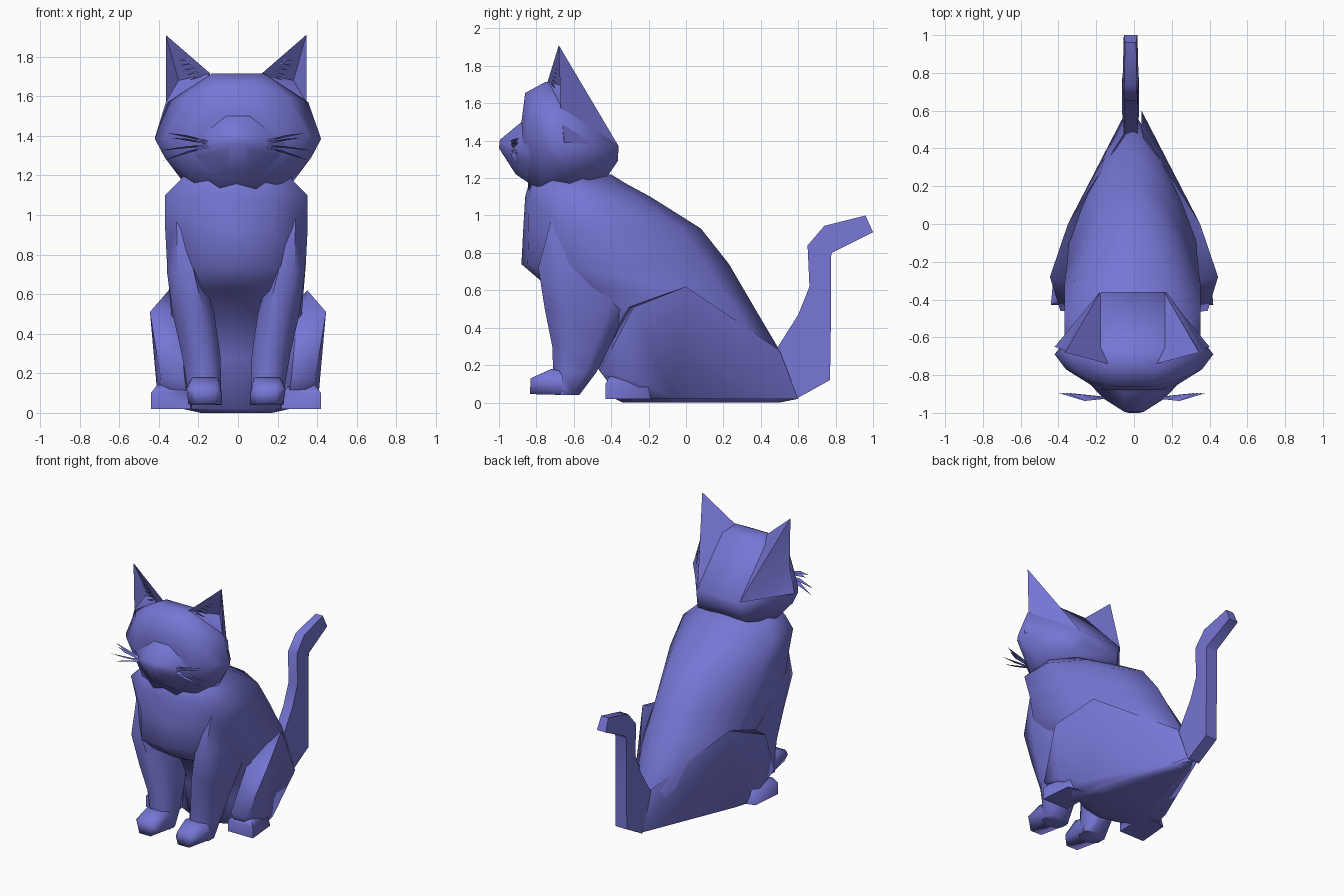
import bpy, bmesh, math
from mathutils import Vector

mat = bpy.data.materials.new("violet blue")
mat.diffuse_color = (0.18, 0.18, 0.66, 1)


def finish(name, bm, angle=65):
    bmesh.ops.recalc_face_normals(bm, faces=bm.faces)
    me = bpy.data.meshes.new(name)
    bm.to_mesh(me)
    bm.free()
    ob = bpy.data.objects.new(name, me)
    bpy.context.collection.objects.link(ob)
    me.materials.append(mat)
    bpy.ops.object.select_all(action='DESELECT')
    ob.select_set(True)
    bpy.context.view_layer.objects.active = ob
    bpy.ops.object.shade_smooth_by_angle(angle=math.radians(angle))
    return ob


def hull(name, pts, angle=65):
    bm = bmesh.new()
    for p in pts:
        bm.verts.new(p)
    bmesh.ops.convex_hull(bm, input=bm.verts)
    loose = [v for v in bm.verts if not v.link_faces]
    bmesh.ops.delete(bm, geom=loose, context='VERTS')
    return finish(name, bm, angle)


def both(pts):
    return [(s * x, y, z) for x, y, z in pts for s in (1, -1)]


def loft(name, rings, angle=65):
    bm = bmesh.new()
    vs = [[bm.verts.new(p) for p in r] for r in rings]
    n = len(vs[0])
    for a, b in zip(vs, vs[1:]):
        for i in range(n):
            j = (i + 1) % n
            bm.faces.new((a[i], a[j], b[j], b[i]))
    bm.faces.new(vs[0])
    bm.faces.new(vs[-1])
    return finish(name, bm, angle)


# Body: level rings, rounded at the chest and tapering to the rump
def body_ring(z, yf, yb, w, front=.23, side=.58, rump=.52):
    L = yb - yf
    half = [(w * .5, yf + .03 * L), (w, yf + front * L), (w, yf + side * L), (w * rump, yf + .89 * L)]
    pts = [(0, yf)] + half + [(0, yb)] + [(-x, y) for x, y in reversed(half)]
    return [(x - .008, y, z) for x, y in pts]


loft("body", [body_ring(*r) for r in (
    (1.22, -.80, -.40, .25), (1.17, -.84, -.32, .29), (1.10, -.86, -.19, .36),
    (.93, -.87, .08, .36), (.74, -.88, .23, .35), (.62, -.74, .30, .34),
    (.50, -.52, .37, .33), (.28, -.43, .50, .30, .2, .48, .45),
    (.02, -.38, .60, .27, .1, .32, .22), (0, -.34, .50, .18, .1, .32, .22))])

# Head
hull("head", both([
    (.13, -.75, 1.715), (.12, -.65, 1.70), (.10, -.86, 1.655), (.25, -.82, 1.60),
    (.355, -.67, 1.57), (.42, -.69, 1.385), (.36, -.77, 1.40), (.37, -.7, 1.29),
    (.17, -.36, 1.37), (.14, -.365, 1.29), (.20, -.42, 1.21), (.28, -.62, 1.17),
    (.22, -.78, 1.16), (.09, -.84, 1.13), (.12, -.88, 1.50), (.2, -.87, 1.38)]))

# Muzzle: blends from the cheeks and chin out to the nose
hull("muzzle", both([
    (.05, -.995, 1.405), (.03, -1.0, 1.36), (.05, -.98, 1.33), (.16, -.925, 1.36),
    (.13, -.925, 1.31), (.05, -.91, 1.22), (.03, -.93, 1.44), (.06, -.88, 1.50),
    (.26, -.82, 1.38), (.24, -.80, 1.29), (.12, -.82, 1.16)]), 60)

for s, side in ((1, "right"), (-1, "left")):
    def m(pts, dx=-.01):
        return [(s * x + dx, y, z) for x, y, z in pts]

    # Ear: pointed shell with a hollow front, running into the back of the head
    bm = bmesh.new()
    tip, fo, fi, back, pit, low = [bm.verts.new(p) for p in m([
        (.355, -.68, 1.91), (.355, -.67, 1.57), (.13, -.74, 1.715),
        (.17, -.36, 1.37), (.29, -.61, 1.68), (.41, -.65, 1.39)])]
    for f in ((tip, fo, back), (fo, low, back), (tip, back, fi), (tip, pit, fo),
              (tip, fi, pit), (fo, pit, fi), (fo, fi, low), (low, fi, back)):
        bm.faces.new(f)
    finish(side + "_ear", bm, 60)

    # Front leg and paw, with the shoulder buried in the body
    rings = []
    for z, x0, x1, y0, y1 in ((.98, .22, .335, -.72, -.30), (.72, .17, .35, -.79, -.22),
                              (.50, .11, .32, -.755, -.30), (.30, .08, .275, -.715, -.41),
                              (.16, .075, .25, -.71, -.48), (.04, .075, .24, -.70, -.57)):
        cx, cy, rx, ry = (x0 + x1) / 2, (y0 + y1) / 2, (x1 - x0) / 2, (y1 - y0) / 2
        rings.append(m([(cx + rx * a, cy + ry * b, z) for a, b in (
            (.4, -1), (1, -.5), (1, .5), (.5, 1), (-.5, 1), (-1, .5), (-1, -.5), (-.5, -1))]))
    loft(side + "_front_leg", rings)
    hull(side + "_front_paw", m([
        (.10, -.83, .13), (.21, -.83, .13), (.07, -.80, .08), (.25, -.80, .12),
        (.11, -.835, .045), (.20, -.835, .045), (.09, -.72, .18), (.22, -.72, .18),
        (.07, -.62, .04), (.24, -.62, .04), (.24, -.6, .15), (.08, -.6, .15)]))

    # Haunch and hind foot
    hull(side + "_haunch", m([
        (.445, -.28, .51), (.30, -.31, .51), (.35, 0, .62), (.39, -.46, .17),
        (.27, -.47, .18), (.41, -.28, .12), (.34, -.08, .03), (.04, .60, .02),
        (.04, .50, .28), (.25, -.35, .02), (.36, -.20, .02)], 0))
    hull(side + "_hind_foot", m([
        (.43, -.43, .10), (.43, -.43, .02), (.23, -.43, .02), (.23, -.43, .10),
        (.40, -.41, .14), (.27, -.40, .14), (.41, -.20, .02), (.38, -.2, .12),
        (.22, -.15, .02), (.25, -.2, .12)]))

    # Whiskers: slim, bowed outward
    for i, (z0, x1, z1) in enumerate(((1.375, .35, 1.415), (1.365, .33, 1.39),
                                      (1.355, .39, 1.325), (1.35, .37, 1.275))):
        zm = (z0 + z1) / 2 + .008
        hull(f"{side}_whisker_{i + 1}", m([
            (.14, -.915, z0), (.14, -.925, z0 - .008), (.25, -.937, zm),
            (.25, -.928, zm - .006), (x1, -.895, z1)]))

    # Ear tufts
    for i in range(5):
        t = i / 4
        b = Vector((.17 + .06 * t, -.72 + .02 * t, 1.70 + .08 * t))
        e = b + Vector((.07, .02, -.02 + .02 * t))
        hull(f"{side}_ear_tuft_{i + 1}", m([b, b + Vector((.01, 0, .01)), b + Vector((0, .01, 0)), e]))

# Tail: broad at the root, rising and bending back at the tip
tail = []
for (ya, za), (yb, zb), w in (
        ((.48, .28), (.59, .02), .045), ((.60, .47), (.77, .12), .045),
        ((.66, .62), (.775, .45), .045), ((.65, .84), (.775, .78), .045),
        ((.74, .945), (.78, .80), .042), ((.96, 1.0), (1.0, .91), .036)):
    c = -.018
    tail.append([(c - w * .8, ya, za), (c + w * .8, ya, za), (c + w, yb, zb), (c - w, yb, zb)])
loft("tail", tail, 50)
